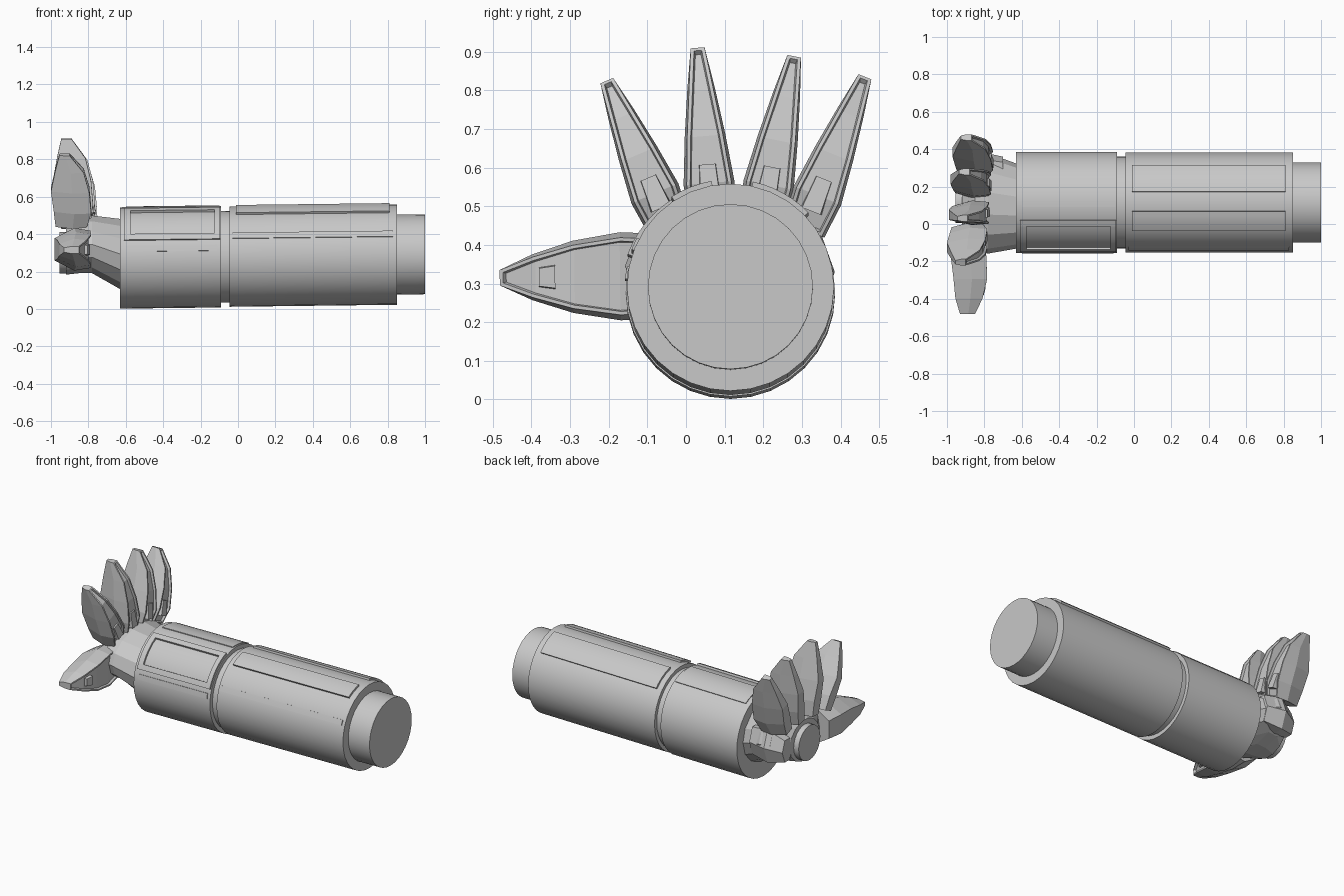
import bpy, bmesh, math
from mathutils import Vector

if "Cube" in bpy.data.objects:
    bpy.data.objects.remove(bpy.data.objects["Cube"])

grey = bpy.data.materials.new("plain grey")
grey.diffuse_color = (0.58, 0.58, 0.58, 1)
grey.use_nodes = True
grey.node_tree.nodes["Principled BSDF"].inputs["Base Color"].default_value = grey.diffuse_color
CY = 0.115


def cz(x):
    # the arm's axis rises very slightly towards +x
    return 0.280 + 0.012 * x


def loft(name, rings, smooth=None, inset=None):
    """Skin closed rings of equal length and cap both ends."""
    bm = bmesh.new()
    vs = [[bm.verts.new(p) for p in ring] for ring in rings]
    n = len(rings[0])
    front = []
    for a, b in zip(vs, vs[1:]):
        for i in range(n):
            j = (i + 1) % n
            f = bm.faces.new((a[i], a[j], b[j], b[i]))
            if i == 0:
                front.append(f)
    bm.faces.new(vs[0])
    bm.faces.new(vs[-1])
    bmesh.ops.recalc_face_normals(bm, faces=bm.faces[:])
    if inset:
        bmesh.ops.inset_region(bm, faces=front, thickness=inset, depth=0,
                               use_even_offset=True)
        bmesh.ops.inset_region(bm, faces=front, thickness=0.003, depth=-0.014,
                               use_even_offset=True)
    me = bpy.data.meshes.new(name)
    bm.to_mesh(me)
    bm.free()
    ob = bpy.data.objects.new(name, me)
    bpy.context.collection.objects.link(ob)
    me.materials.append(grey)
    if smooth:
        bpy.ops.object.select_all(action='DESELECT')
        ob.select_set(True)
        bpy.context.view_layer.objects.active = ob
        bpy.ops.object.shade_smooth_by_angle(angle=math.radians(smooth))
    return ob


def oval(x, y, z, ry, rz, n):
    return [(x, y + ry * math.cos(2 * math.pi * i / n),
             z + rz * math.sin(2 * math.pi * i / n)) for i in range(n)]


def tube(name, x0, x1, r):
    return loft(name, [oval(x, CY, cz(x), r, r, 32) for x in (x0, x1)], 30)


def plate(name, x0, x1, a0, a1, r, t):
    """Curved plate lying on the arm between two angles in degrees."""
    n = max(2, round(abs(a1 - a0) / 6))
    angs = [math.radians(a0 + (a1 - a0) * i / n) for i in range(n + 1)]
    path = [(a, r + t) for a in angs] + [(a, r - 0.01) for a in reversed(angs)]
    rings = [[(x, CY + q * math.cos(a), cz(x) + q * math.sin(a)) for a, q in path]
             for x in (x0, x1)]
    return loft(name, rings, 30)


# Arm sections
tube("wrist_section", -0.63, -0.09, 0.271)
tube("joint_ring", -0.10, -0.04, 0.245)
tube("forearm", -0.045, 0.85, 0.268)
tube("end_plug", 0.84, 1.0, 0.2135)

# Raised forearm panels and side strips
for i, (a0, a1) in enumerate([(44, 78), (100, 123)]):
    plate(f"forearm_panel_{i + 1}", -0.01, 0.81, a0, a1, 0.268, 0.012)
plate("forearm_strip", -0.03, 0.83, 152, 159, 0.268, 0.006)
plate("wrist_strip", -0.60, -0.11, 166, 173, 0.271, 0.004)
plate("wrist_top_plate", -0.60, -0.10, 60, 95, 0.271, 0.004)

# Framed panel on the wrist
plate("wrist_frame_top", -0.61, -0.095, 110, 117, 0.271, 0.012)
plate("wrist_frame_bottom", -0.61, -0.095, 153, 160, 0.271, 0.012)
plate("wrist_frame_back", -0.61, -0.575, 117, 153, 0.271, 0.012)
plate("wrist_frame_front", -0.125, -0.095, 117, 153, 0.271, 0.012)

# Palm with its round end disc and side knuckle
loft("palm", [oval(*p, 14) for p in [
    (-0.62, 0.095, 0.29, 0.225, 0.195),
    (-0.78, 0.11, 0.345, 0.268, 0.158),
    (-0.85, 0.11, 0.345, 0.255, 0.158),
    (-0.92, 0.115, 0.31, 0.15, 0.13)]])
loft("palm_disc", [oval(x, CY, 0.30, 0.11, 0.11, 24) for x in (-0.90, -0.955)], 30)
loft("side_knuckle", [oval(*p, 6) for p in [
    (-0.92, 0.29, 0.31, 0.05, 0.08),
    (-0.82, 0.31, 0.33, 0.075, 0.12),
    (-0.70, 0.30, 0.33, 0.06, 0.10)]])

# Fingers: stations of (fraction along, back x, front x, front half width)
FINGER = [(0, -0.965, -0.80, 0.050), (0.22, -0.975, -0.775, 0.058),
          (0.50, -0.99, -0.785, 0.046), (0.77, -0.968, -0.815, 0.031),
          (1, -0.945, -0.89, 0.018)]
THUMB = [(0, -0.97, -0.81, 0.095), (0.26, -0.98, -0.79, 0.100),
         (0.55, -0.965, -0.785, 0.082), (0.80, -0.955, -0.81, 0.052),
         (1, -0.93, -0.85, 0.020)]


def claw(name, root, tip, stations, dx, pad):
    root, tip = Vector((0, *root)), Vector((0, *tip))
    along = tip - root
    side = along.normalized().cross(Vector((1, 0, 0)))

    def at(t, x, v):
        return root + along * t + side * v + Vector((x + dx, 0, 0))

    rings = []
    for t, xb, xf, w in stations:
        m = xb + (xf - xb) * 0.55
        k = 1.0 if t == 1 else 1.14
        rings.append([at(t, xf, -w), at(t, xf, w), at(t, m, w * k),
                      at(t, xb, w * 0.6), at(t, xb, -w * 0.6), at(t, m, -w * k)])
    loft(name, rings, inset=0.009)
    # small wedge pad seated in the front recess
    t0, t1, x, w = pad
    loft(name + "_pad", [
        [at(t, x - 0.05, -q), at(t, x - 0.05, q), at(t, x + h, q * 0.8), at(t, x + h, -q * 0.8)]
        for t, q, h in ((t0, w, 0.008), (t1, w * 0.8, -0.004))])


for i, (root, tip, dx) in enumerate([
        ((-0.045, 0.45), (-0.205, 0.825), -0.01),
        ((0.068, 0.46), (0.03, 0.91), 0.0),
        ((0.195, 0.46), (0.28, 0.888), 0.01),
        ((0.305, 0.44), (0.463, 0.835), 0.02)]):
    claw(f"finger_{i + 1}", root, tip, FINGER, dx, (0.12, 0.33, -0.78, 0.032))
claw("thumb", (-0.06, 0.32), (-0.482, 0.315), THUMB, 0.0, (0.66, 0.76, -0.80, 0.036))
